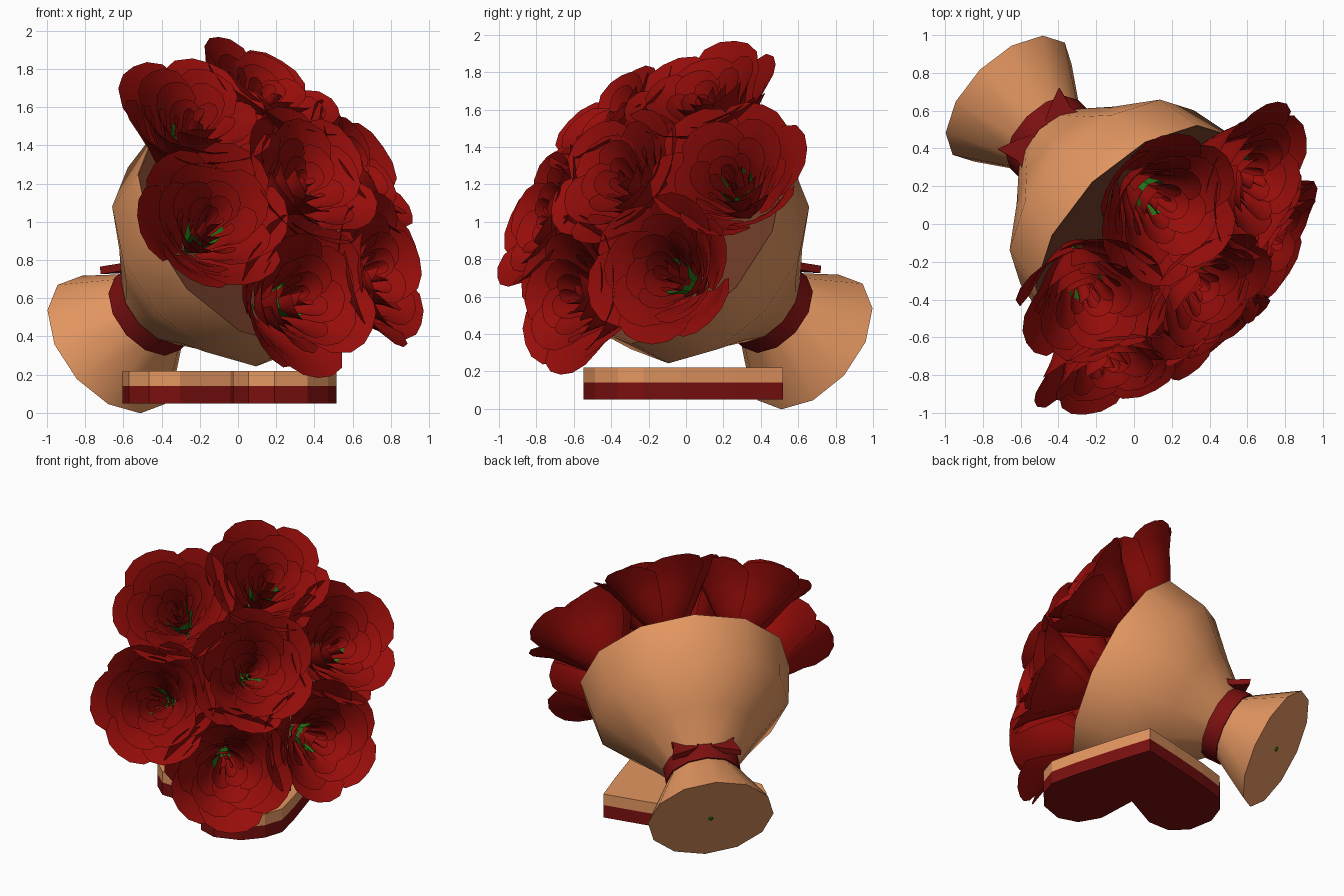
import bpy, bmesh, math, random
from mathutils import Matrix, Vector

if "Cube" in bpy.data.objects:
    bpy.data.objects.remove(bpy.data.objects["Cube"])

random.seed(4)
TAU = math.tau

def material(name, col):
    m = bpy.data.materials.new(name)
    m.diffuse_color = (*col, 1)
    m.use_nodes = True
    m.node_tree.nodes["Principled BSDF"].inputs["Base Color"].default_value = m.diffuse_color
    return m

RED = material("petal_red", (0.31, 0.004, 0.003))
TAN = material("paper_tan", (0.78, 0.31, 0.12))
BROWN = material("paper_inside", (0.16, 0.045, 0.02))
MAROON = material("ribbon_red", (0.2, 0.005, 0.005))
GREEN = material("stem_green", (0.02, 0.2, 0.01))

# Bouquet frame: s = sideways, t = up, d = along the axis towards the flowers
s = Vector((1, 1, 0)).normalized()
e = math.radians(31)
d = Vector((math.cos(e) * 0.7071, -math.cos(e) * 0.7071, math.sin(e)))
t = d.cross(s)
FRAME = Matrix.Translation(t * 0.79) @ Matrix((s, t, d)).transposed().to_4x4()

def finish(name, verts, faces, mat, matrix=Matrix(), angle=30):
    me = bpy.data.meshes.new(name)
    me.from_pydata(verts, [], faces)
    me.materials.append(mat)
    ob = bpy.data.objects.new(name, me)
    bpy.context.collection.objects.link(ob)
    ob.matrix_world = matrix
    if angle:
        bpy.ops.object.select_all(action='DESELECT')
        bpy.context.view_layer.objects.active = ob
        ob.select_set(True)
        bpy.ops.object.shade_smooth_by_angle(angle=math.radians(angle))
    return ob

def lathe(name, profile, n, mat, matrix=FRAME, cap_start=False, cap_end=False, angle=35):
    verts = [(r * math.cos(TAU * i / n), r * math.sin(TAU * i / n), z)
             for z, r in profile for i in range(n)]
    faces = [(k * n + i, k * n + (i + 1) % n, (k + 1) * n + (i + 1) % n, (k + 1) * n + i)
             for k in range(len(profile) - 1) for i in range(n)]
    if cap_start:
        faces.append(tuple(reversed(range(n))))
    if cap_end:
        faces.append(tuple(range(len(verts) - n, len(verts))))
    return finish(name, verts, faces, mat, matrix, angle)

def prism(name, outline, z0, z1, mat, matrix=Matrix()):
    n = len(outline)
    verts = [(x, y, z) for z in (z0, z1) for x, y in outline]
    faces = [tuple(reversed(range(n))), tuple(range(n, 2 * n))]
    faces += [(i, (i + 1) % n, (i + 1) % n + n, i + n) for i in range(n)]
    ob = finish(name, verts, faces, mat, matrix, 0)
    bm = bmesh.new()
    bm.from_mesh(ob.data)
    bmesh.ops.recalc_face_normals(bm, faces=bm.faces)
    bm.to_mesh(ob.data)
    bm.free()
    return ob

# Paper wrap, pinched at the ribbon, with its opening closed by a dark lining
lathe("paper_wrap", [(-0.62, 0.42), (-0.25, 0.21), (0.0, 0.42), (0.24, 0.65), (0.53, 0.7)],
      12, TAN, cap_start=True)
lathe("wrap_lining", [(0.525, 0.695), (0.47, 0.02)], 12, BROWN, cap_end=True)

# Ribbon band
lathe("ribbon_band", [(-0.31, 0.22), (-0.31, 0.255), (-0.2, 0.255), (-0.2, 0.22)], 12, MAROON)

# Bow: two flared wings and a knot, lying on top of the band
half = [(0.02, -0.05), (0.12, -0.10), (0.23, -0.14), (0.2, -0.02), (0.23, 0.13), (0.12, 0.09), (0.02, 0.05)]
bow_axes = Matrix((s, Vector((1, -1, 0)).normalized(), Vector((0, 0, 1)))).transposed().to_4x4()
BOW = Matrix.Translation((-0.46, 0.46, 0.765)) @ bow_axes @ Matrix.Rotation(math.radians(8), 4, 'X')
for side, name in ((1, "bow_wing_right"), (-1, "bow_wing_left")):
    prism(name, [(side * a, b) for a, b in half], -0.02, 0.02, MAROON, BOW)
prism("bow_knot", [(-0.05, -0.05), (0.05, -0.05), (0.05, 0.05), (-0.05, 0.05)], -0.04, 0.03, MAROON, BOW)

# Heart-shaped box: red base and tan lid
right = [(0, 0.6), (0.2, 0.42), (0.42, 0.21), (0.56, 0.06), (0.59, -0.08), (0.56, -0.24),
         (0.44, -0.38), (0.3, -0.41), (0.16, -0.33), (0, -0.08)]
heart = right + [(-x, y) for x, y in reversed(right[1:-1])]
HEART = Matrix.Rotation(math.radians(-30), 4, 'Z')
prism("heart_box_base", heart, 0.05, 0.14, MAROON, HEART)
prism("heart_box_lid", heart, 0.14, 0.22, TAN, HEART)

# Rose: rings of broad cupped petals, each petal a small curved grid
def petal(verts, faces, a0, width, r0, r1, z0, z1, curl):
    cols, rows, base = 6, 5, len(verts)
    lift = random.uniform(-0.025, 0.025)
    for j in range(rows + 1):
        v = j / rows
        for i in range(cols + 1):
            u = 2 * i / cols - 1
            spread = width * (0.6 + 0.4 * math.sin(min(v * 1.4, 1) * math.pi / 2))
            vv = v * (1 - 0.16 * abs(u) ** 3)
            flare = max(0, vv - 0.75) * 4
            r = r0 + (r1 - r0) * vv ** 0.85 + curl * flare + 0.025 * u * vv
            z = z0 + (z1 - z0 + lift) * vv ** 1.1 - curl * 0.4 * flare
            a = a0 + u * spread
            verts.append((r * math.cos(a), r * math.sin(a), z))
    w = cols + 1
    for j in range(rows):
        for i in range(cols):
            k = base + j * w + i
            faces.append((k, k + 1, k + w + 1, k + w))

RINGS = [  # petals, half angle, base radius, rim radius, base z, rim z, curl
    (6, 0.66, 0.06, 0.375, -0.45, 0.0, 0.045),
    (5, 0.78, 0.05, 0.28, -0.42, 0.015, 0.035),
    (5, 0.76, 0.04, 0.19, -0.40, 0.0, 0.025),
    (4, 0.9, 0.03, 0.11, -0.38, -0.03, 0.015),
    (3, 1.1, 0.02, 0.045, -0.34, -0.04, 0.005)]

def rose(name, matrix):
    verts, faces = [], []
    for n, width, r0, r1, z0, z1, curl in RINGS:
        start = random.uniform(0, TAU)
        for i in range(n):
            petal(verts, faces, start + TAU * i / n + random.uniform(-0.08, 0.08), width,
                  r0, r1 * random.uniform(0.96, 1.05), z0, z1, curl)
    finish(name, verts, faces, RED, matrix, 50)

# Centre rose plus six tilted outwards around it, each with calyx and stem
places = [("centre_rose", 0, 0, 1.13, 0)]
places += [("outer_rose_%d" % (k + 1), 0.67, math.radians(13 + 60 * k), 0.95, math.radians(24))
           for k in range(6)]
for name, ring, ang, depth, tilt in places:
    local = (Matrix.Rotation(ang, 4, 'Z') @ Matrix.Translation((ring, 0, depth))
             @ Matrix.Rotation(tilt, 4, 'Y'))
    world = FRAME @ local
    rose(name, world)
    lathe(name + "_calyx", [(-0.47, 0.02), (-0.4, 0.05), (-0.16, 0.1)], 8, GREEN, world)
    foot, top = FRAME @ Vector((0, 0, -0.25)), world @ Vector((0, 0, -0.44))
    line = top - foot
    lathe(name + "_stem", [(0, 0.015), (line.length, 0.015)], 6, GREEN,
          Matrix.Translation(foot) @ line.to_track_quat('Z', 'Y').to_matrix().to_4x4(), True, True)
lathe("main_stem", [(-0.63, 0.015), (-0.2, 0.015)], 6, GREEN, cap_start=True)
